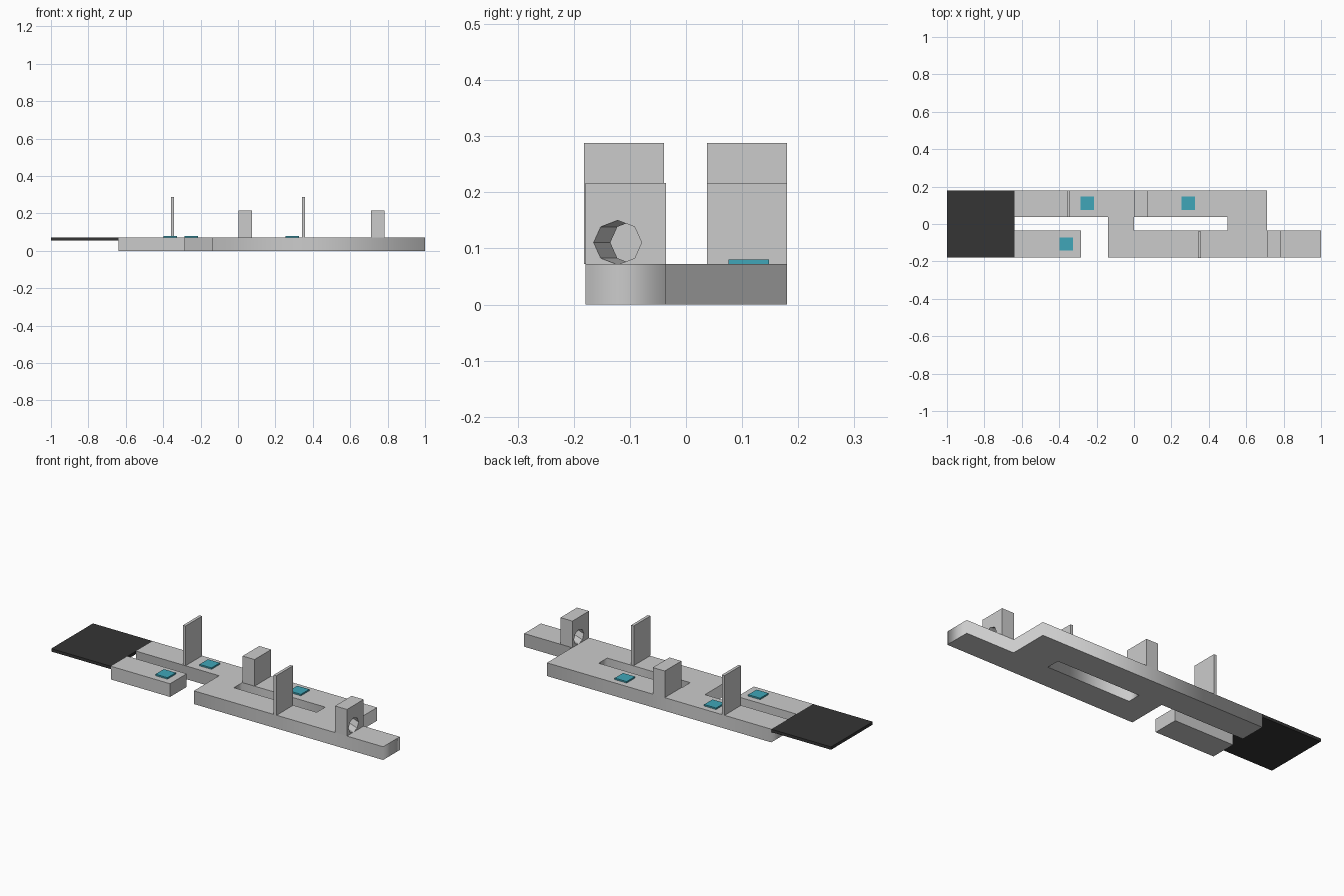
import bpy
import math

if "Cube" in bpy.data.objects:
    bpy.data.objects.remove(bpy.data.objects["Cube"])

TOP = 0.072                     # height of the floor slabs
FRONT = (-0.179, -0.036)        # y range of the front lane
BACK = (0.037, 0.180)           # y range of the back lane


def material(name, rgb):
    m = bpy.data.materials.new(name)
    m.diffuse_color = (*rgb, 1)
    m.use_nodes = True
    m.node_tree.nodes["Principled BSDF"].inputs["Base Color"].default_value = m.diffuse_color
    return m


def box(name, xs, ys, zs, mat=None):
    """Box from x, y and z ranges."""
    bpy.ops.mesh.primitive_cube_add(size=1, location=[sum(r) / 2 for r in (xs, ys, zs)])
    ob = bpy.context.object
    ob.name = name
    ob.scale = [r[1] - r[0] for r in (xs, ys, zs)]
    bpy.ops.object.transform_apply(location=False, rotation=False, scale=True)
    if mat:
        ob.data.materials.append(mat)
    return ob


def slab(name, outlines, z0, z1):
    """Flat plate from closed outlines; inner outlines become holes."""
    cu = bpy.data.curves.new(name, 'CURVE')
    cu.dimensions = '2D'
    cu.fill_mode = 'BOTH'
    cu.extrude = (z1 - z0) / 2
    for pts in outlines:
        sp = cu.splines.new('POLY')
        sp.points.add(len(pts) - 1)
        for p, (x, y) in zip(sp.points, pts):
            p.co = (x, y, 0, 1)
        sp.use_cyclic_u = True
    ob = bpy.data.objects.new(name, cu)
    ob.location.z = (z0 + z1) / 2
    bpy.context.collection.objects.link(ob)
    bpy.ops.object.select_all(action='DESELECT')
    ob.select_set(True)
    bpy.context.view_layer.objects.active = ob
    bpy.ops.object.convert(target='MESH')
    return bpy.context.object


dark = material("dark", (0.035, 0.035, 0.035))
teal = material("teal", (0.05, 0.38, 0.48))

# Main floor with a slot between the lanes
outer = [(-0.64, BACK[0]), (-0.14, BACK[0]), (-0.14, FRONT[0]), (1.0, FRONT[0]),
         (1.0, FRONT[1]), (0.712, FRONT[1]), (0.712, BACK[1]), (-0.64, BACK[1])]
slot = [(0, FRONT[1]), (0.5, FRONT[1]), (0.5, BACK[0]), (0, BACK[0])]
slab("main_floor", [outer, slot], 0, TOP)

# Separate front floor piece and dark end plate
box("front_floor", (-0.64, -0.284), FRONT, (0, TOP))
box("end_plate", (-1.0, -0.64), (FRONT[0], BACK[1]), (0.056, TOP), dark)

# Thin upright walls
box("back_wall", (-0.358, -0.342), BACK, (TOP, 0.288))
box("front_wall", (0.342, 0.358), (-0.182, -0.039), (TOP, 0.288))

# Thick blocks, the front one pierced by an octagonal tunnel
box("back_block", (0.002, 0.074), BACK, (TOP, 0.217))
block = box("front_block", (0.71, 0.782), FRONT, (TOP, 0.217))

bpy.ops.mesh.primitive_cylinder_add(vertices=8, radius=0.0365 / math.cos(math.pi / 8),
                                    depth=0.3)
cutter = bpy.context.object
cutter.name = "tunnel_cutter"
cutter.rotation_euler = (math.radians(22.5), math.radians(90), 0)
cutter.location = (0.746, -0.107, 0.1105)
cutter.hide_render = True
bpy.context.view_layer.update()
mod = block.modifiers.new("tunnel", 'BOOLEAN')
mod.operation = 'DIFFERENCE'
mod.solver = 'EXACT'
mod.object = cutter
bpy.context.view_layer.objects.active = block
bpy.ops.object.modifier_apply(modifier=mod.name)
bpy.data.objects.remove(cutter)

# Teal floor pads
for i, (x, y) in enumerate([(-0.361, -0.107), (-0.249, 0.112), (0.29, 0.112)]):
    box(f"pad_{i + 1}", (x - 0.036, x + 0.036), (y - 0.036, y + 0.036), (TOP, 0.08), teal)
